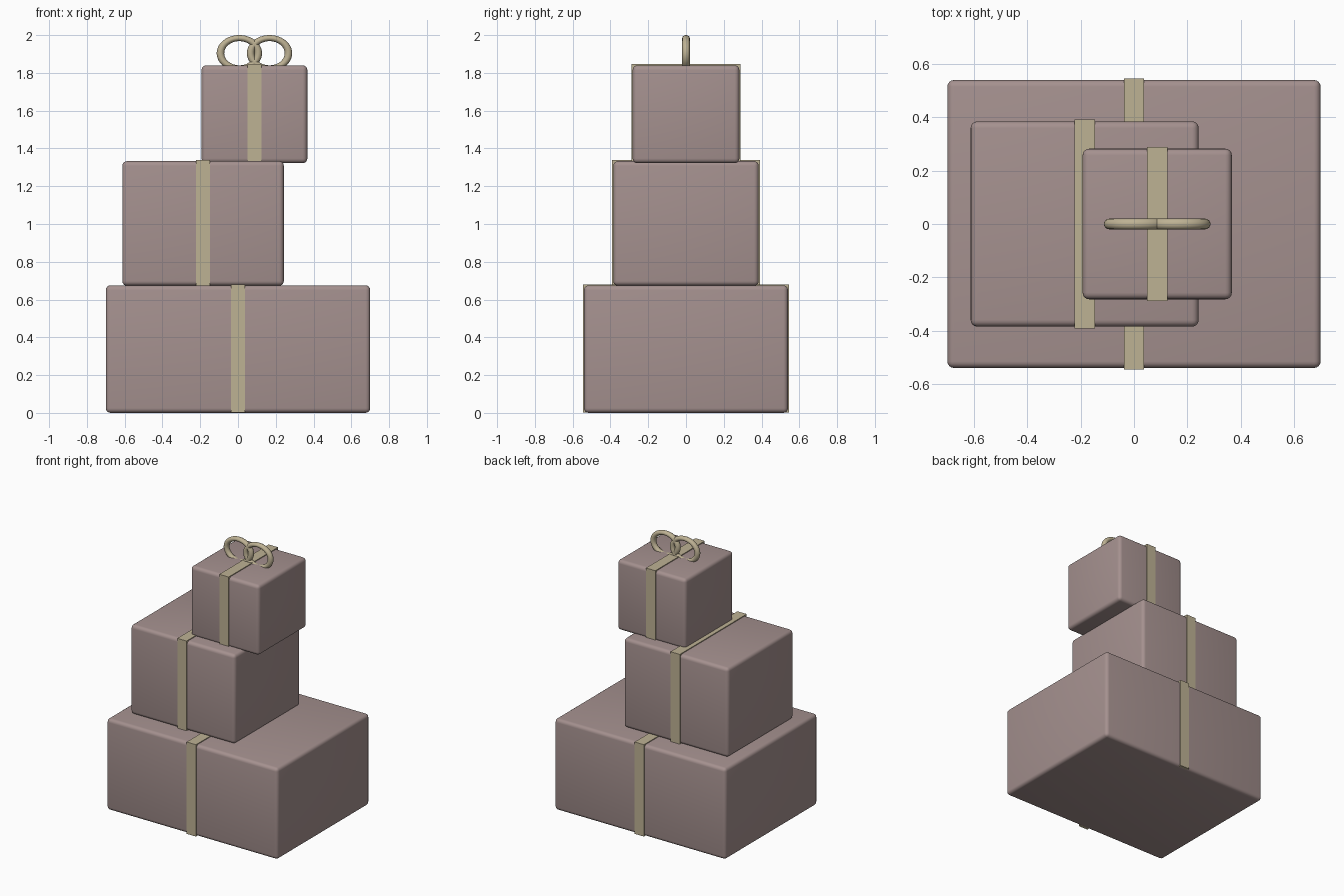
import bpy, math

if "Cube" in bpy.data.objects:
    bpy.data.objects.remove(bpy.data.objects["Cube"])


def material(name, color):
    m = bpy.data.materials.new(name)
    m.diffuse_color = (*color, 1)
    m.use_nodes = True
    m.node_tree.nodes["Principled BSDF"].inputs["Base Color"].default_value = m.diffuse_color
    return m


WRAP = material("dusty mauve paper", (0.376, 0.283, 0.275))
GOLD = material("pale gold ribbon", (0.515, 0.445, 0.296))


def block(name, x, z0, z1, width, depth, mat, bevel):
    bpy.ops.mesh.primitive_cube_add(size=1, location=(x, 0, (z0 + z1) / 2))
    ob = bpy.context.object
    ob.name = name
    ob.scale = (width, depth, z1 - z0)
    bpy.ops.object.transform_apply(location=False, rotation=False, scale=True)
    ob.data.materials.append(mat)
    if bevel:
        b = ob.modifiers.new("rounded_edges", 'BEVEL')
        b.width = bevel
        b.segments = 4
        bpy.ops.object.modifier_apply(modifier=b.name)
        bpy.ops.object.shade_smooth_by_angle(angle=math.radians(35))
    return ob


# Stacked gifts: name, centre x, bottom, top, width, depth
gifts = [
    ("bottom", 0.0, 0.0, 0.675, 1.40, 1.08),
    ("middle", -0.185, 0.673, 1.333, 0.855, 0.77),
    ("top", 0.087, 1.322, 1.84, 0.56, 0.565),
]
for name, x, z0, z1, w, d in gifts:
    block(name + "_gift_box", x, z0, z1, w, d, WRAP, 0.025)
    # Ribbon band wraps front, top and back, just proud of the paper
    block(name + "_ribbon", x, z0 + 0.002, z1 + 0.006, 0.076, d + 0.012, GOLD, 0)

# Bow: two flattened upright loops crossing over the top ribbon
for side, s in (("left", -1), ("right", 1)):
    bpy.ops.mesh.primitive_torus_add(
        major_radius=0.1, minor_radius=0.02, major_segments=48, minor_segments=16,
        location=(0.087 + s * 0.08, 0, 1.904), rotation=(math.pi / 2, 0, 0))
    loop = bpy.context.object
    loop.name = side + "_bow_loop"
    loop.scale = (1, 0.8, 1)
    bpy.ops.object.transform_apply(location=False, rotation=True, scale=True)
    loop.data.materials.append(GOLD)
    bpy.ops.object.shade_smooth()
